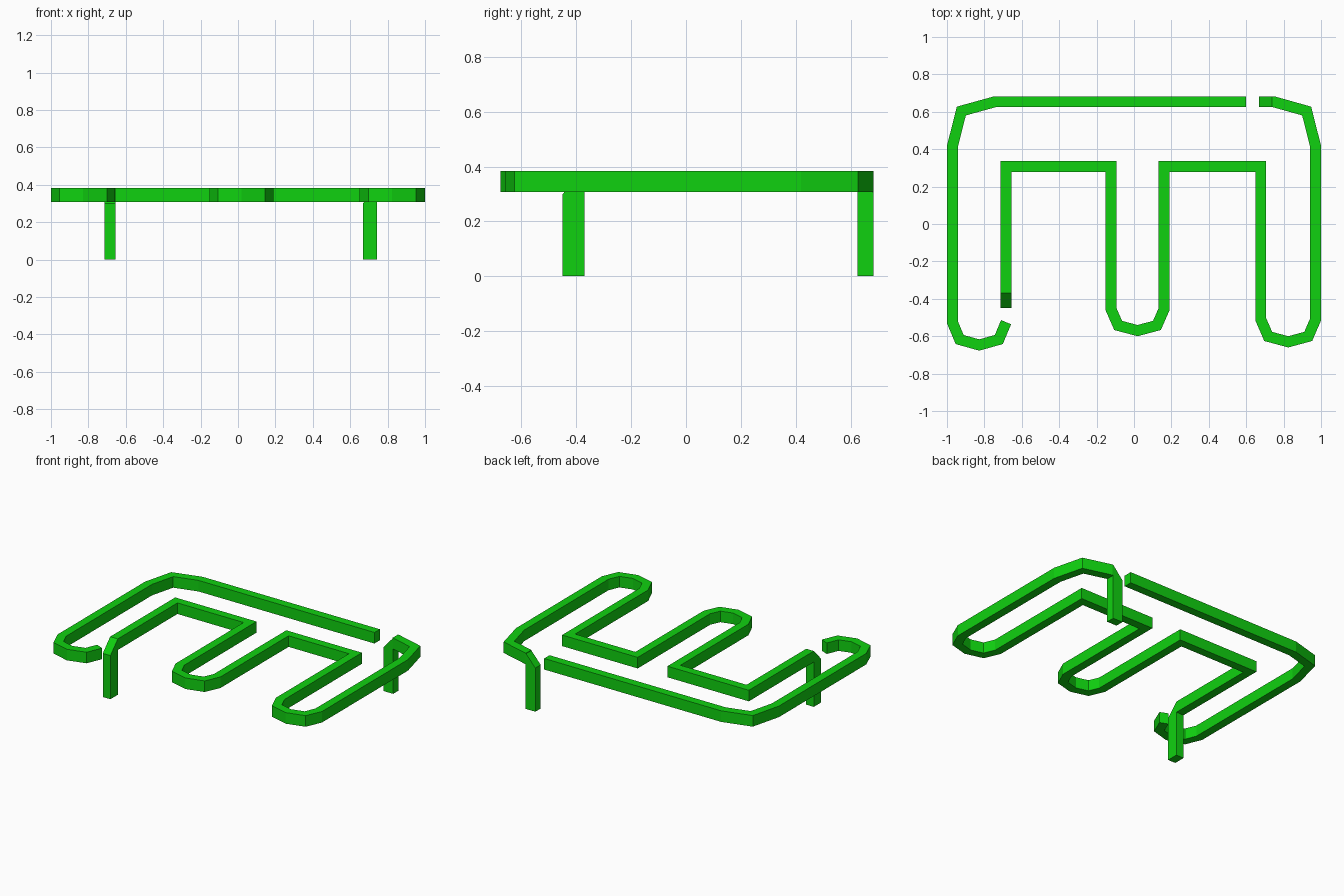
import bpy
import bmesh
from mathutils import Vector

cube = bpy.data.objects.get("Cube")
if cube:
    bpy.data.objects.remove(cube, do_unlink=True)

HALF = 0.029                 # half the rail width
LOW, HIGH = 0.308, 0.384     # rail underside and top

green = bpy.data.materials.new("bright_green")
green.use_nodes = True
color = (0.005, 0.64, 0.005, 1)
green.diffuse_color = color
green.node_tree.nodes["Principled BSDF"].inputs["Base Color"].default_value = color


def finish(name, bm):
    bmesh.ops.recalc_face_normals(bm, faces=bm.faces)
    mesh = bpy.data.meshes.new(name)
    bm.to_mesh(mesh)
    bm.free()
    mesh.materials.append(green)
    obj = bpy.data.objects.new(name, mesh)
    bpy.context.collection.objects.link(obj)


def rail(name, path):
    """Sweep a rectangular bar along a flat path with mitred corners."""
    pts = [Vector(p) for p in path]
    dirs = [(b - a).normalized() for a, b in zip(pts, pts[1:])]
    bm = bmesh.new()
    rings = []
    for i, p in enumerate(pts):
        before, after = dirs[max(i - 1, 0)], dirs[min(i, len(dirs) - 1)]
        n0 = Vector((-before.y, before.x))
        n1 = Vector((-after.y, after.x))
        miter = (n0 + n1).normalized()
        miter *= HALF / miter.dot(n0)
        corners = ((1, LOW), (-1, LOW), (-1, HIGH), (1, HIGH))
        rings.append([bm.verts.new((*(p + miter * s), z)) for s, z in corners])
    for a, b in zip(rings, rings[1:]):
        for k in range(4):
            j = (k + 1) % 4
            bm.faces.new((a[k], a[j], b[j], b[k]))
    bm.faces.new(rings[0])
    bm.faces.new(rings[-1])
    finish(name, bm)


def leg(name, inner, outward, depth):
    """Upright post whose top slopes down away from the rail."""
    inner, outward = Vector(inner), Vector(outward)
    side = Vector((-outward.y, outward.x)) * HALF
    outer = inner + outward * depth
    profile = ((inner, 0), (outer, 0), (outer, 0.30), (inner, HIGH))
    bm = bmesh.new()
    ends = [[bm.verts.new((*(p + side * s), z)) for p, z in profile] for s in (1, -1)]
    for end in ends:
        bm.faces.new(end)
    for k in range(4):
        j = (k + 1) % 4
        bm.faces.new((ends[0][k], ends[0][j], ends[1][j], ends[1][k]))
    finish(name, bm)


def u_bend(x0, x1, y, depth):
    """Points of a faceted U-turn running from x0 to x1."""
    mid, r = (x0 + x1) / 2, (x1 - x0) / 2
    return [(x0, y), (mid - r * 0.73, y - depth * 0.76), (mid, y - depth),
            (mid + r * 0.73, y - depth * 0.76), (x1, y)]


# Outer rail: back straight, rounded corner, right side and hooked end
rail("outer_rail", [(0.6, 0.654), (-0.742, 0.654), (-0.923, 0.604), (-0.971, 0.415)]
     + u_bend(-0.971, -0.684, -0.525, 0.122))

# Winding rail: two square turns, two U-bends and the far corner
rail("winding_rail", [(-0.684, -0.37), (-0.684, 0.307), (-0.123, 0.307)]
     + u_bend(-0.123, 0.161, -0.455, 0.115)
     + [(0.161, 0.307), (0.678, 0.307)]
     + u_bend(0.678, 0.971, -0.51, 0.12)
     + [(0.971, 0.415), (0.923, 0.604), (0.745, 0.654), (0.738, 0.654)])

# Support legs at both ends of the winding rail
leg("front_leg", (-0.684, -0.37), (0, -1), 0.08)
leg("back_leg", (0.742, 0.654), (-1, 0), 0.075)
